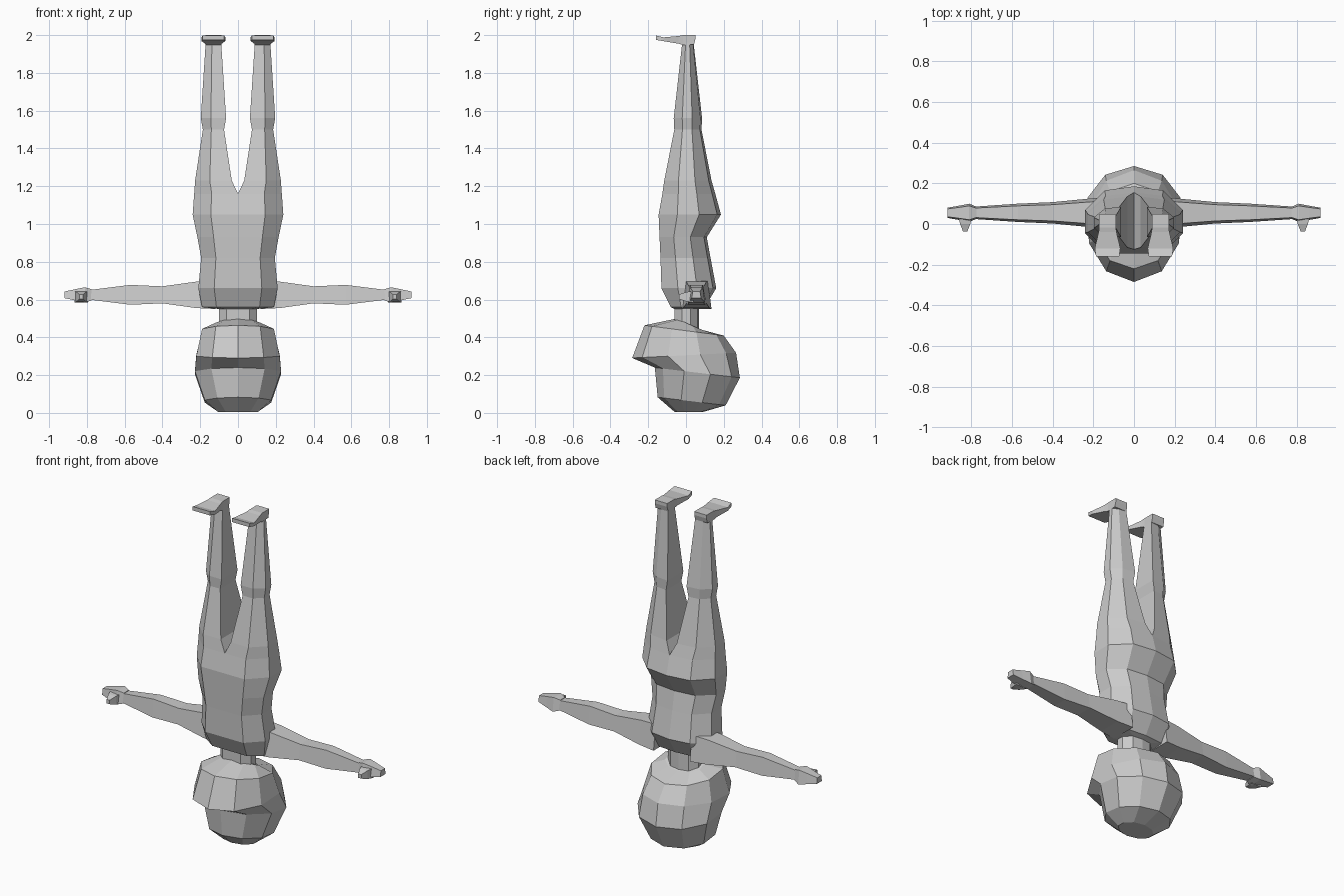
import bpy, bmesh
from math import sin, cos, pi

cube = bpy.data.objects.get("Cube")
if cube:
    bpy.data.objects.remove(cube, do_unlink=True)

grey = bpy.data.materials.new("plain grey")
grey.use_nodes = True
shade = (0.6, 0.6, 0.6, 1)
grey.diffuse_color = shade
grey.node_tree.nodes["Principled BSDF"].inputs["Base Color"].default_value = shade


def mirrored_loft(name, rings, open_rings=0):
    """Bridge the rings on both sides; the first open_rings stop at the centre plane."""
    bm = bmesh.new()
    for side in (1, -1):
        loops = [[bm.verts.new((side * x, y, z)) for x, y, z in ring] for ring in rings]
        for index, (lower, upper) in enumerate(zip(loops, loops[1:])):
            count = len(lower)
            spans = count - 1 if index + 1 < open_rings else count
            for k in range(spans):
                m = (k + 1) % count
                bm.faces.new((lower[k], lower[m], upper[m], upper[k]))
        bm.faces.new(loops[0])
        bm.faces.new(loops[-1])
    bmesh.ops.remove_doubles(bm, verts=bm.verts, dist=0.0005)
    bmesh.ops.recalc_face_normals(bm, faces=bm.faces)
    mesh = bpy.data.meshes.new(name)
    bm.to_mesh(mesh)
    bm.free()
    mesh.materials.append(grey)
    obj = bpy.data.objects.new(name, mesh)
    bpy.context.collection.objects.link(obj)


def body_ring(z, inner, outer, front, back):
    """Section with a flat front and chamfered outer corners."""
    panel = inner + (outer - inner) * 0.6
    depth = back - front
    side_front = front + depth * 0.3
    side_back = back - depth * 0.35
    return [(inner, front, z), (panel, front, z), (outer, side_front, z),
            (outer, side_back, z), (panel, back - depth * 0.06, z), (inner, back, z)]


def torso(z, width, front, back):
    return body_ring(z, 0, width, front, back)


def leg(z, half_width, half_depth):
    middle, axis = 0.13, 0.01
    return body_ring(z, middle - half_width, middle + half_width,
                     axis - half_depth, axis + half_depth)


def head_ring(z, width, front, back, tilt=0):
    """Half of a faceted oval from front to back, tilted about the x axis."""
    middle, radius = (front + back) / 2, (back - front) / 2
    ring = []
    for step in range(6):
        angle = pi * step / 5
        y = middle - radius * cos(angle)
        ring.append((width * sin(angle), y, z - tilt * y))
    return ring


def arm_ring(x, depth, height):
    """Trapezoid across the arm, narrower on its upper side."""
    y, z = 0.055, 0.625
    low, high = depth / 2, depth * 0.38
    bottom, top = z - height / 2, z + height / 2
    return [(x, y - low, bottom), (x, y + low, bottom),
            (x, y + high, top), (x, y - high, top)]


def box_ring(y, x, half_width, bottom, top):
    left, right = x + half_width, x - half_width
    return [(right, y, bottom), (left, y, bottom), (left, y, top), (right, y, top)]


def thumb(y, half_width, half_height):
    return box_ring(y, 0.83, half_width, 0.615 - half_height, 0.615 + half_height)


def foot(y, half_width, thickness, sole=2):
    return box_ring(y, 0.13, half_width, sole - thickness, sole)


# Neck, torso and legs as one skin, with the hips splitting into two legs
trunk = [
    torso(z=0.43, width=0.1, front=-0.06, back=0.07),
    torso(z=0.55, width=0.1, front=-0.06, back=0.07),
    torso(z=0.56, width=0.19, front=-0.08, back=0.1),
    torso(z=0.66, width=0.21, front=-0.13, back=0.16),
    torso(z=0.82, width=0.195, front=-0.135, back=0.13),
    torso(z=0.93, width=0.215, front=-0.14, back=0.11),
    torso(z=1.05, width=0.24, front=-0.145, back=0.185),
    torso(z=1.16, width=0.232, front=-0.125, back=0.155),
]
legs = [
    leg(z=1.23, half_width=0.097, half_depth=0.125),
    leg(z=1.5, half_width=0.056, half_depth=0.072),
    leg(z=1.56, half_width=0.067, half_depth=0.075),
    leg(z=1.96, half_width=0.041, half_depth=0.03),
]
mirrored_loft("body_and_legs", trunk + legs, open_rings=len(trunk))

# Head with a jutting jaw, from crown to chin
head = [
    head_ring(z=0.005, width=0.11, front=-0.06, back=0.09),
    head_ring(z=0.065, width=0.185, front=-0.15, back=0.21, tilt=0.12),
    head_ring(z=0.22, width=0.24, front=-0.165, back=0.285, tilt=0.12),
    head_ring(z=0.305, width=0.232, front=-0.285, back=0.265, tilt=-0.05),
    head_ring(z=0.435, width=0.2, front=-0.22, back=0.2, tilt=0.13),
    head_ring(z=0.477, width=0.12, front=-0.05, back=0.08, tilt=0.45),
]
mirrored_loft("head", head, open_rings=len(head))

# Tapered arms with a bulge at the elbow
mirrored_loft("arms", [
    arm_ring(x=0.12, depth=0.16, height=0.15),
    arm_ring(x=0.22, depth=0.14, height=0.14),
    arm_ring(x=0.4, depth=0.105, height=0.09),
    arm_ring(x=0.57, depth=0.09, height=0.105),
    arm_ring(x=0.79, depth=0.06, height=0.05),
])

# Mitten hands
mirrored_loft("hands", [
    arm_ring(x=0.775, depth=0.06, height=0.06),
    arm_ring(x=0.81, depth=0.09, height=0.08),
    arm_ring(x=0.86, depth=0.07, height=0.06),
    arm_ring(x=0.918, depth=0.05, height=0.035),
])

# Thumbs pointing forward
mirrored_loft("thumbs", [
    thumb(y=0.04, half_width=0.035, half_height=0.03),
    thumb(y=0, half_width=0.025, half_height=0.025),
    thumb(y=-0.038, half_width=0.01, half_height=0.012),
])

# Feet with flat soles upward and toes forward
mirrored_loft("feet", [
    foot(y=0.05, half_width=0.04, thickness=0.02),
    foot(y=0.042, half_width=0.041, thickness=0.05),
    foot(y=-0.016, half_width=0.041, thickness=0.053),
    foot(y=-0.04, half_width=0.044, thickness=0.04, sole=1.995),
    foot(y=-0.12, half_width=0.063, thickness=0.02, sole=1.988),
    foot(y=-0.16, half_width=0.057, thickness=0.023, sole=1.998),
])
